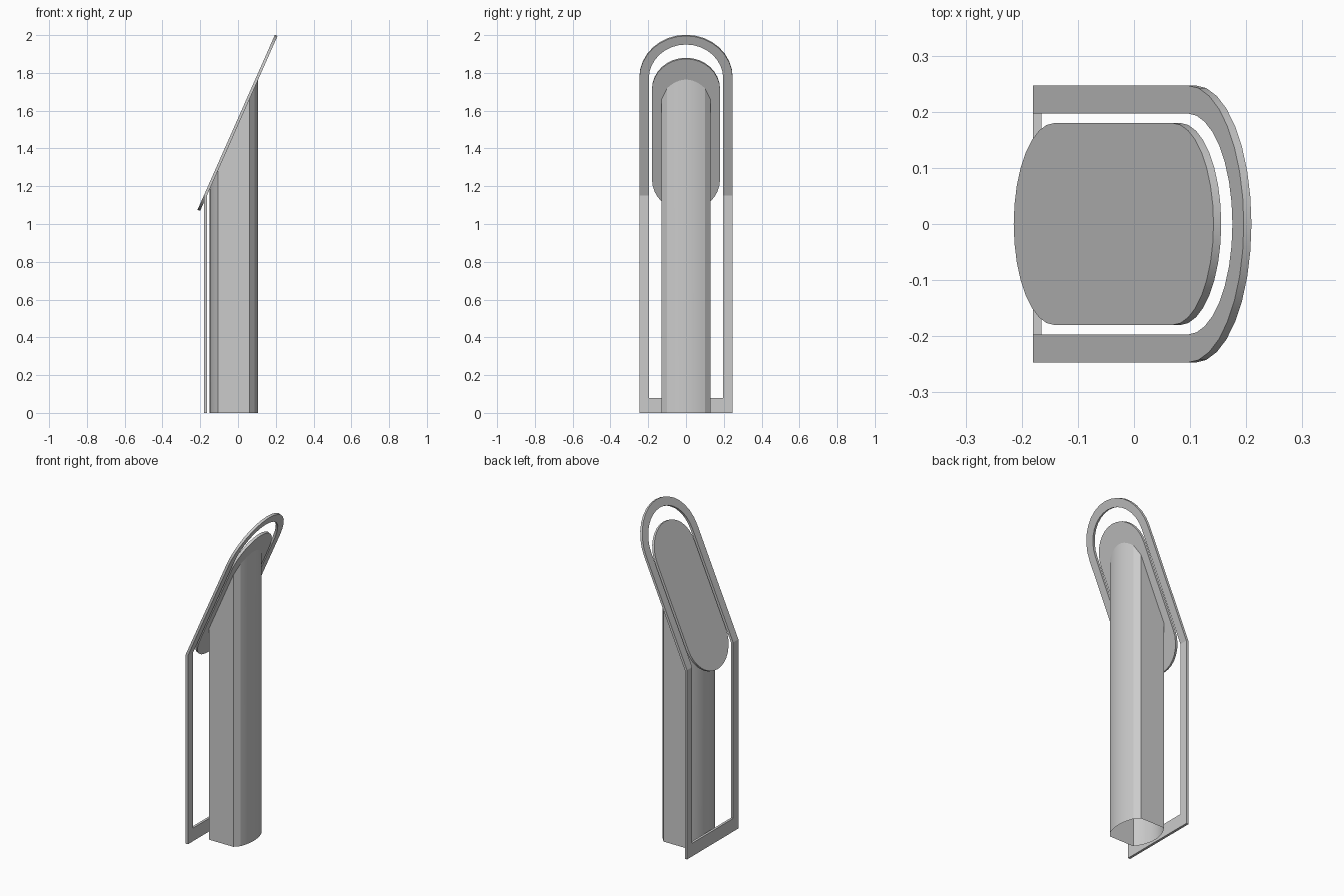
import bpy, bmesh
from math import sin, cos, tan, pi, atan, radians

if "Cube" in bpy.data.objects:
    bpy.data.objects.remove(bpy.data.objects["Cube"])

BEND_Z, BACK_X, SLOPE, T = 1.153, -0.18, 2.26, 0.015
A = atan(SLOPE)


def skin(y, z, depth):
    """Point on the bent kiosk face: vertical below BEND_Z, sloped above; depth goes inward."""
    if abs(z - BEND_Z) < 1e-6:
        return (BACK_X + depth, y, z - depth * tan((pi / 2 - A) / 2))
    if z < BEND_Z and depth is not None and abs(y) > 0.19:
        return (BACK_X + depth, y, z)
    return slope_point(y, z, depth)


def slope_point(y, z, depth):
    x = BACK_X + (z - BEND_Z) / SLOPE
    return (x + depth * sin(A), y, z - depth * cos(A))


def arc(r, zc, start, end, n=16):
    """Circular arc lying in the sloped plane, given as (y, z)."""
    return [(r * cos(start + (end - start) * i / n),
             zc + r * sin(A) * sin(start + (end - start) * i / n)) for i in range(n + 1)]


def finish(name, bm):
    bmesh.ops.recalc_face_normals(bm, faces=bm.faces[:])
    me = bpy.data.meshes.new(name)
    bm.to_mesh(me)
    bm.free()
    ob = bpy.data.objects.new(name, me)
    bpy.context.collection.objects.link(ob)
    bpy.context.view_layer.objects.active = ob
    ob.select_set(True)
    bpy.ops.object.shade_smooth_by_angle(angle=radians(20))
    ob.select_set(False)


# Bent loop frame: closed ring with a bottom bar and a round top
def ring(r, z0):
    return [(r, z0), (r, BEND_Z)] + arc(r, 1.776, 0, pi) + [(-r, BEND_Z), (-r, z0)]


bm = bmesh.new()
loops = [[bm.verts.new(skin(y, z, d)) for y, z in ring(r, z0)]
         for r, z0, d in ((0.247, 0, 0), (0.197, 0.08, 0), (0.197, 0.08, T), (0.247, 0, T))]
n = len(loops[0])
for k in range(4):
    a, b = loops[k], loops[(k + 1) % 4]
    for i in range(n):
        j = (i + 1) % n
        bm.faces.new((a[i], a[j], b[j], b[i]))
finish("loop_frame", bm)

# Sloped display plate with rounded ends
outline = arc(0.18, 1.7155, 0, pi) + arc(0.18, 1.24, pi, 2 * pi)
bm = bmesh.new()
top, low = [[bm.verts.new(slope_point(y, z, d)) for y, z in outline] for d in (0, T)]
bm.faces.new(top)
bm.faces.new(low[::-1])
for i in range(len(top)):
    j = (i + 1) % len(top)
    bm.faces.new((top[i], top[j], low[j], low[i]))
finish("display_plate", bm)


# Hollow column: flat sides, chamfered front corners, bowed front and back
def bow(x_edge, x_mid, w, sign, n=10):
    return [(x_edge + (x_mid - x_edge) * (1 - t * t), sign * w * t)
            for t in (-1 + 2 * i / n for i in range(n + 1))]


section = [(0.06, -0.13)] + bow(0.087, 0.107, 0.10, 1) + [(0.06, 0.13)] + bow(-0.105, -0.15, 0.13, -1)
bm = bmesh.new()
base = [bm.verts.new((x, y, 0)) for x, y in section]
head = [bm.verts.new((x, y, BEND_Z + SLOPE * (x - BACK_X) - T / cos(A))) for x, y in section]
for i in range(len(base)):
    j = (i + 1) % len(base)
    bm.faces.new((base[i], base[j], head[j], head[i]))
finish("column", bm)
